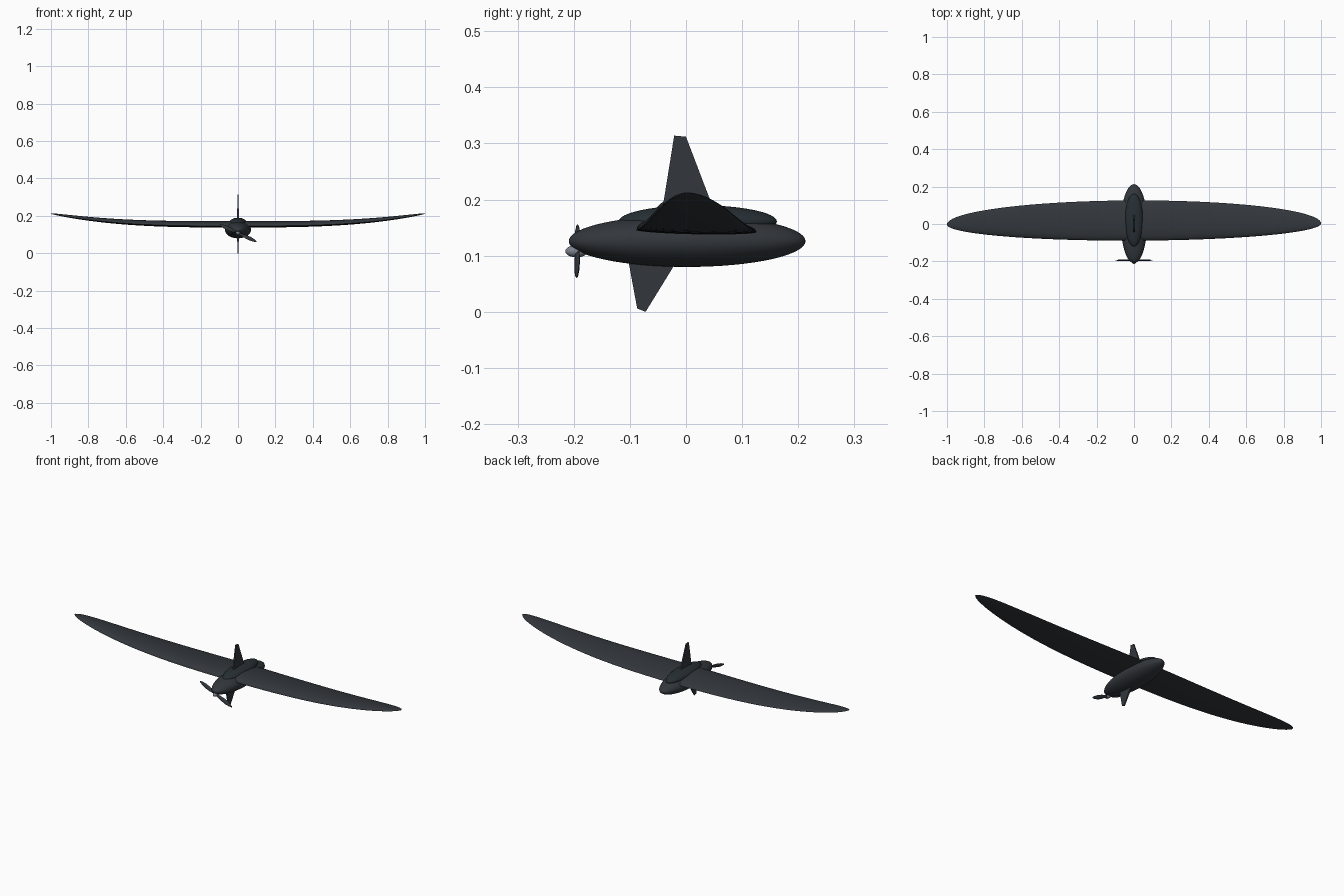
import bpy, bmesh, math

if "Cube" in bpy.data.objects:
    bpy.data.objects.remove(bpy.data.objects["Cube"])

def material(name, rgb):
    m = bpy.data.materials.new(name)
    m.diffuse_color = (*rgb, 1)
    m.use_nodes = True
    m.node_tree.nodes["Principled BSDF"].inputs["Base Color"].default_value = m.diffuse_color
    return m

DARK = material("dark_slate", (0.032, 0.038, 0.045))
GLASS = material("dark_glass", (0.02, 0.028, 0.034))
METAL = material("grey_metal", (0.2, 0.22, 0.27))

def make(name, bm, mat, angle=40):
    bmesh.ops.recalc_face_normals(bm, faces=bm.faces)
    me = bpy.data.meshes.new(name)
    bm.to_mesh(me)
    bm.free()
    ob = bpy.data.objects.new(name, me)
    bpy.context.collection.objects.link(ob)
    me.materials.append(mat)
    bpy.ops.object.select_all(action='DESELECT')
    ob.select_set(True)
    bpy.context.view_layer.objects.active = ob
    bpy.ops.object.shade_smooth_by_angle(angle=math.radians(angle))
    return ob

def loft(rings):
    bm = bmesh.new()
    vs = [[bm.verts.new(p) for p in r] for r in rings]
    n = len(vs[0])
    for a, b in zip(vs, vs[1:]):
        for i in range(n):
            bm.faces.new((a[i], a[(i + 1) % n], b[(i + 1) % n], b[i]))
    bm.faces.new(vs[0])
    bm.faces.new(vs[-1])
    return bm

def ellipsoid(name, centre, radii, mat, seg=48):
    bm = bmesh.new()
    bmesh.ops.create_uvsphere(bm, u_segments=seg, v_segments=seg // 2, radius=1)
    for v in bm.verts:  # poles lie along y
        x, y, z = v.co
        v.co = (centre[0] + x * radii[0], centre[1] + z * radii[1], centre[2] - y * radii[2])
    return make(name, bm, mat, 60)

# Fuselage pod, canopy and spinner
ellipsoid("fuselage", (0, 0.002, 0.126), (0.07, 0.211, 0.046), DARK, 64)
ellipsoid("canopy", (0, 0.021, 0.161), (0.048, 0.141, 0.029), GLASS)
ellipsoid("spinner", (0, -0.195, 0.108), (0.012, 0.02, 0.011), METAL, 24)

# Elliptical wing with upswept tips
def wing_ring(x, n=40):
    w = max(math.sqrt(max(0, 1 - x * x)), 0.06)
    ring = []
    for i in range(n):
        a = 2 * math.pi * i / n
        u = (1 - math.cos(a)) / 2
        y = (-0.089 + 0.215 * u) * w + 0.003 * x
        s = math.sin(a)
        camber = s * (1 - 0.35 * u)
        h = 0.033 * camber if s > 0 else 0.006 * s
        ring.append((x, y, 0.146 + 0.065 * abs(x) ** 3 + (h - 0.004 * u) * w))
    return ring

N = 64
make("wing", loft([wing_ring(math.sin(math.pi * (k / N - 0.5))) for k in range(N + 1)]), DARK, 50)

# Upper and lower tail fins, each a thin tapered blade
def fin(name, outline):
    def side(x):
        return [(x * t, y, z) for y, z, t in outline]
    make(name, loft([side(-1), side(1)]), DARK, 30)

fin("upper_fin", [(-0.045, 0.165, 0.005), (-0.021, 0.314, 0.003), (0.0, 0.312, 0.003), (0.058, 0.16, 0.005)])
fin("lower_fin", [(-0.109, 0.125, 0.005), (-0.087, 0.006, 0.003), (-0.072, 0.0, 0.003), (0.005, 0.125, 0.005)])

# Two-bladed propeller
def blade(side):
    tilt = math.radians(-25)
    rings = []
    for t, chord in [(0.0, 0.005), (0.02, 0.007), (0.045, 0.01), (0.07, 0.011), (0.09, 0.008), (0.105, 0.004), (0.109, 0.001)]:
        pitch = math.radians(35 - 200 * t)
        ring = []
        for i in range(12):
            a = 2 * math.pi * i / 12
            p, q = chord * math.cos(a), min(0.003, chord * 0.4) * math.sin(a)
            v = p * math.cos(pitch) - q * math.sin(pitch)
            d = p * math.sin(pitch) + q * math.cos(pitch)
            ring.append((side * (t * math.cos(tilt) - v * math.sin(tilt)), -0.194 + side * d,
                         0.108 + side * (t * math.sin(tilt) + v * math.cos(tilt))))
        rings.append(ring)
    return loft(rings)

for label, side in (("right", 1), ("left", -1)):
    make(label + "_propeller_blade", blade(side), DARK, 60)
